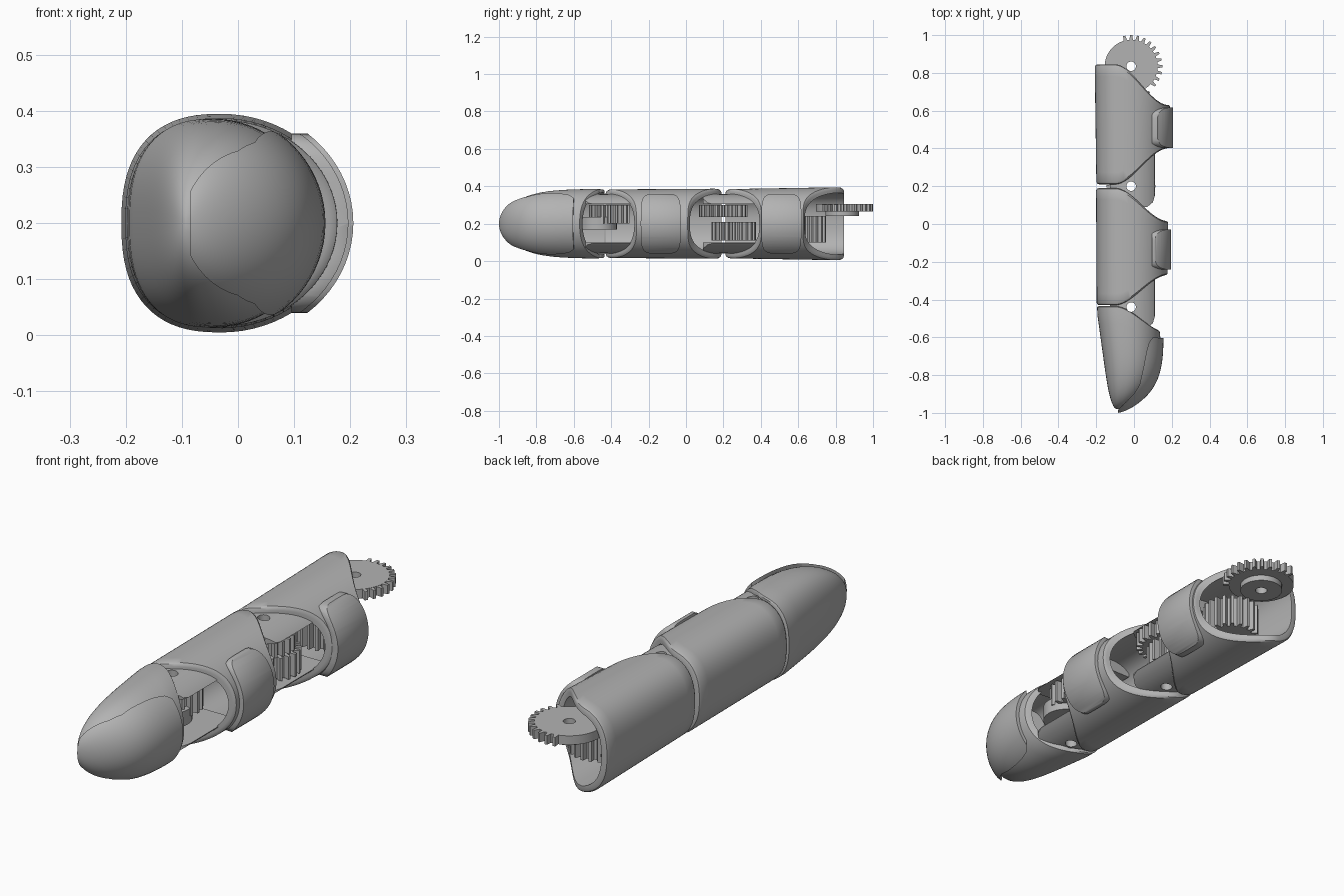
import bpy, bmesh
from math import sin, cos, pi, radians
from mathutils import Vector

cube = bpy.data.objects.get("Cube")
if cube:
    bpy.data.objects.remove(cube)

grey = bpy.data.materials.new("light grey plastic")
grey.use_nodes = True
COL = (0.45, 0.45, 0.45, 1)
grey.diffuse_color = COL
grey.node_tree.nodes["Principled BSDF"].inputs["Base Color"].default_value = COL

N = 72
MID = 0.2            # height of the finger axis
PIN_X = -0.015
PINS = (0.835, 0.2, -0.44)


def make(name, bm):
    bmesh.ops.recalc_face_normals(bm, faces=bm.faces)
    me = bpy.data.meshes.new(name)
    bm.to_mesh(me)
    bm.free()
    me.materials.append(grey)
    ob = bpy.data.objects.new(name, me)
    bpy.context.collection.objects.link(ob)
    return ob


def loft(name, rings, loop=False):
    """Skin a list of point rings, closed as a tube wall or capped."""
    bm = bmesh.new()
    vs = [[bm.verts.new(p) for p in r] for r in rings]
    pairs = list(zip(vs, vs[1:]))
    if loop:
        pairs.append((vs[-1], vs[0]))
    else:
        bm.faces.new(vs[0])
        bm.faces.new(vs[-1])
    for a, b in pairs:
        for i in range(len(a)):
            j = (i + 1) % len(a)
            bm.faces.new((a[i], a[j], b[j], b[i]))
    return make(name, bm)


def prism(name, pts, a, b, axis="z"):
    """Extrude a flat outline along z (points are x, y) or x (points are y, z)."""
    put = (lambda p, h: (p[0], p[1], h)) if axis == "z" else (lambda p, h: (h, p[0], p[1]))
    return loft(name, [[put(p, h) for p in pts] for h in (a, b)])


def circle(x, y, r, n=32):
    return [(x + r * cos(2 * pi * i / n), y + r * sin(2 * pi * i / n)) for i in range(n)]


def apply_mod(ob):
    bpy.context.view_layer.objects.active = ob
    bpy.ops.object.modifier_apply(modifier=ob.modifiers[-1].name)


def combine(ob, other, op, keep=False):
    m = ob.modifiers.new("cut", "BOOLEAN")
    m.operation, m.object, m.solver = op, other, "EXACT"
    apply_mod(ob)
    if not keep:
        bpy.data.objects.remove(other)
    return ob


def soften(ob, width):
    m = ob.modifiers.new("edge", "BEVEL")
    m.width, m.segments, m.limit_method, m.angle_limit = width, 2, "ANGLE", radians(45)
    apply_mod(ob)


def half_oval(t, left, right, h):
    """Cross-section: squarer on the back of the finger, rounder on the pad side."""
    c, s = cos(t), sin(t)
    e = 1 if c > 0 else 0.8
    x = right * c if c > 0 else -left * abs(c) ** e
    return x, h * (abs(s) ** e) * (1 if s > 0 else -1)


ANGLES = [2 * pi * i / N for i in range(N)]


def smooth(x):
    t = min(1, max(0, (x + 0.1) / 0.28))
    return t * t * (3 - 2 * t)


def segment_ring(u, inset, lo, hi, scale):
    """One ring of a finger segment; lo and hi are (back, pad) end positions."""
    ring = []
    s = scale[0] + (scale[1] - scale[0]) * u
    for t in ANGLES:
        x, z = half_oval(t, 0.178 * s - inset, 0.22 * s - inset, 0.195 * s - inset)
        x -= 0.03
        k = smooth(x)
        y0, y1 = lo[0] + (lo[1] - lo[0]) * k, hi[0] + (hi[1] - hi[0]) * k
        ring.append((x, y0 + (y1 - y0) * u, z + MID))
    return ring


def shell(name, lo, hi, scale):
    lip = [(0, 0.03), (0, 0.014), (0.006, 0.005), (0.02, 0)]
    path = lip + [(i / 10, 0) for i in range(1, 10)] + [(1 - u, d) for u, d in reversed(lip)]
    return loft(name, [segment_ring(u, d, lo, hi, scale) for u, d in path], True)


def grip_pad(name, y, half, scale):
    ends = (y - 0.2,) * 2, (y + 0.2,) * 2
    wall = [(0, 0.015), (0, -0.02), (1, -0.02), (1, 0.015)]
    pad = loft(name, [segment_ring(u, d, *ends, (scale, scale)) for u, d in wall], True)
    outline = []
    for i in range(48):
        c, s = cos(2 * pi * i / 48), sin(2 * pi * i / 48)
        outline.append((y + half * abs(c) ** 0.4 * (1 if c > 0 else -1),
                        MID + 0.16 * abs(s) ** 0.4 * (1 if s > 0 else -1)))
    combine(pad, prism("pad_cutter", outline, 0.095, 0.4, "x"), "INTERSECT")
    soften(pad, 0.006)
    return pad


def tip_ring(v, grow=0.0, end=-0.98):
    """One ring of the fingertip, v from the open rim (0) to the point (1)."""
    left = (0.11 - 0.075 * v) * (1 - v ** 10) ** 0.5
    right = 0.23 * (1 - v ** 3) ** 0.6
    h = 0.187 * (1 - 0.06 * v) * (1 - v ** 4) ** 0.5
    split = -0.09 - left + 0.45 * (left + right)
    g = grow * (1 if grow < 0 else (1 - v ** 6))
    ring = []
    for t in ANGLES:
        x, z = half_oval(t, split + 0.09 + left + g, right - 0.09 - split + g, h + g * 0.7)
        x += split
        y = -0.435 + (end + 0.435) * v - 0.14 * smooth(x) * (1 - v)
        ring.append((x, y, z + MID))
    return ring


def gear(name, x, y, r, z0, z1, teeth, start=0, stop=360, depth=0.025):
    pts = []
    for i in range(teeth):
        a = 360 * i / teeth
        if start <= a <= stop:
            for f, rr in ((-0.3, r - depth), (-0.16, r), (0.16, r), (0.3, r - depth)):
                b = radians(a + f * 360 / teeth)
                pts.append((x + rr * cos(b), y + rr * sin(b)))
        else:
            for f in (-0.3, 0.2):
                b = radians(a + f * 360 / teeth)
                pts.append((x + (r - depth) * cos(b), y + (r - depth) * sin(b)))
    return prism(name, pts, z0, z1)


# Outer shells and their grip pads
parts = [
    shell("base_segment_shell", (0.21, 0.4), (0.845, 0.63), (0.95, 1.0)),
    shell("middle_segment_shell", (-0.43, -0.27), (0.19, 0.015), (0.94, 0.96)),
    grip_pad("base_grip_pad", 0.51, 0.107, 0.98),
    grip_pad("middle_grip_pad", -0.135, 0.107, 0.94),
]

# Hollow fingertip with a raised pad
stations = [1 - (1 - i / 22) ** 2 for i in range(22)] + [0.9995]
tip = [tip_ring(v, -0.03) for v in (0.55, 0.35, 0.15, 0)]
tip += [tip_ring(0, -0.012), tip_ring(0.008, -0.004)] + [tip_ring(v) for v in stations if v > 0.02]
parts.append(loft("fingertip_shell", tip))
tip_pad = loft("fingertip_pad", [tip_ring(v, 0.016, -1.0) for v in stations])
pad_outline = [(-0.085, -1.05), (-0.085, -0.985), (-0.05, -0.95), (0, -0.9), (0.03, -0.85),
               (0.05, -0.76), (0.065, -0.68), (0.08, -0.625), (0.1, -0.6), (0.16, -0.605),
               (0.3, -0.62), (0.3, -1.05)]
combine(tip_pad, prism("tip_cutter", pad_outline, -0.1, 0.5), "INTERSECT")
# Keep the pad as a skin so the fingertip stays hollow
combine(tip_pad, loft("tip_core", [tip_ring(v, -0.012) for v in stations]), "DIFFERENCE")
parts.append(tip_pad)

# Knuckle cheeks, domed to fit inside the shells
for label, py in (("base", PINS[1]), ("middle", PINS[2])):
    tab = [(0.11, 0.25), (0.11, -0.05), (0.1, -0.085), (0.07, -0.11), (0, -0.105),
           (-0.08, -0.08), (-0.12, -0.03), (-0.13, 0.02), (-0.13, 0.25)]
    for side, z0, z1 in (("upper", 0.305, 0.45), ("lower", -0.05, 0.1)):
        cheek = prism(f"{label}_{side}_knuckle_cheek", [(x, py + y) for x, y in tab], z0, z1)
        ends = (py - 0.3,) * 2, (py + 0.4,) * 2
        core = loft("core", [segment_ring(u, 0.026, *ends, (0.95, 0.95)) for u in (0, 1)])
        parts.append(combine(cheek, core, "INTERSECT"))

# Gear train
parts += [
    gear("drive_gear", PIN_X, PINS[0], 0.165, 0.265, 0.305, 28, 0, 115),
    prism("drive_gear_hub", circle(PIN_X, PINS[0], 0.09), 0.24, 0.266),
    gear("base_idler_gear", PIN_X, 0.63, 0.12, 0.1, 0.24, 20),
    gear("base_long_gear", PIN_X, 0.255, 0.12, 0.11, 0.21, 20),
    gear("middle_joint_gear", PIN_X, PINS[1], 0.13, 0.235, 0.3, 22),
    gear("tip_joint_gear", PIN_X, -0.41, 0.11, 0.2, 0.3, 18),
    prism("tip_hinge_tab", circle(PIN_X, -0.47, 0.1), 0.17, 0.235),
]
# Teeth on the far quarter of the drive gear
parts.append(gear("drive_gear_lower_teeth", PIN_X, PINS[0], 0.165, 0.266, 0.304, 28, 310, 360))

# Pin holes through everything on the hinge axes
for py in PINS:
    drill = prism("pin_drill", circle(PIN_X, py, 0.025, 24), -0.2, 0.6)
    for ob in parts:
        ys = [v.co.y for v in ob.data.vertices]
        if min(ys) < py + 0.03 and max(ys) > py - 0.03:
            combine(ob, drill, "DIFFERENCE", True)
    bpy.data.objects.remove(drill)

# Shading: smooth surfaces, crisp edges
for ob in parts:
    bpy.ops.object.select_all(action="DESELECT")
    ob.select_set(True)
    bpy.context.view_layer.objects.active = ob
    bpy.ops.object.shade_smooth_by_angle(angle=radians(35))
